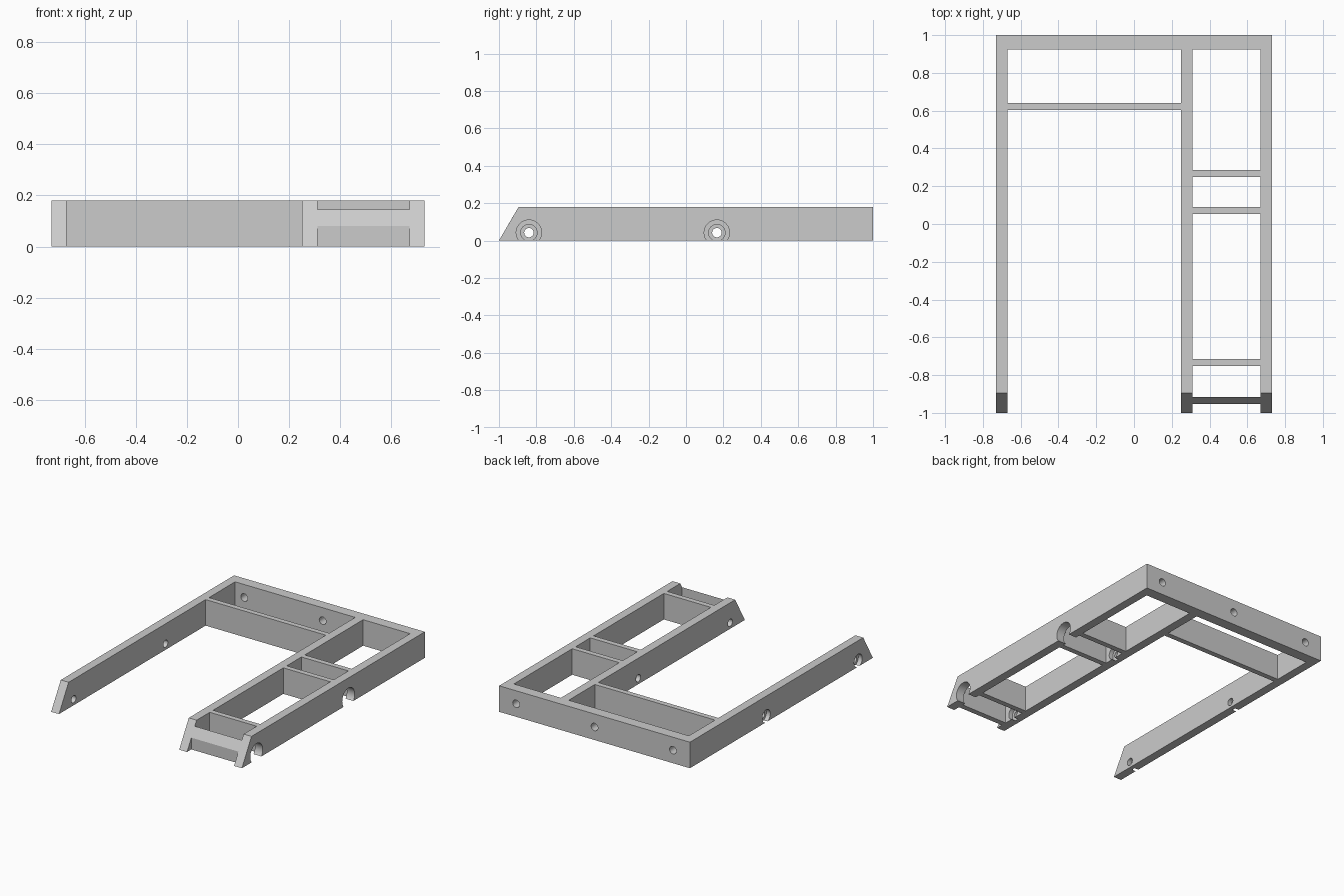
import bpy
import bmesh
from math import pi
from mathutils import Matrix, Vector

cube = bpy.data.objects.get("Cube")
if cube:
    bpy.data.objects.remove(cube, do_unlink=True)

HEIGHT = 0.18
BACK_INNER = 0.925
BOLT_Y = (-0.84, 0.165)
BOLT_Z = 0.042

grey = bpy.data.materials.new("plain grey")
grey.use_nodes = True
colour = (0.6, 0.6, 0.6, 1)
grey.diffuse_color = colour
grey.node_tree.nodes["Principled BSDF"].inputs["Base Color"].default_value = colour


def finish(name, bm):
    bmesh.ops.recalc_face_normals(bm, faces=bm.faces)
    mesh = bpy.data.meshes.new(name)
    bm.to_mesh(mesh)
    bm.free()
    mesh.materials.append(grey)
    obj = bpy.data.objects.new(name, mesh)
    bpy.context.collection.objects.link(obj)
    return obj


def side_profile(name, x0, x1, profile):
    """Extrude a (y, z) outline from x0 to x1."""
    bm = bmesh.new()
    face = bm.faces.new([bm.verts.new((x0, y, z)) for y, z in profile])
    moved = bmesh.ops.extrude_face_region(bm, geom=[face])["geom"]
    bmesh.ops.translate(bm, vec=(x1 - x0, 0, 0),
                        verts=[v for v in moved if isinstance(v, bmesh.types.BMVert)])
    return finish(name, bm)


def bar(name, x0, x1, y0, y1):
    return side_profile(name, x0, x1, [(y0, 0), (y1, 0), (y1, HEIGHT), (y0, HEIGHT)])


def drill(obj, axis, start, end, radius):
    """Cut a round hole between two points along x or y."""
    start, end = Vector(start), Vector(end)
    turn = Matrix.Rotation(pi / 2, 4, "Y" if axis == "x" else "X")
    bm = bmesh.new()
    bmesh.ops.create_cone(bm, cap_ends=True, segments=40, radius1=radius, radius2=radius,
                          depth=(end - start).length,
                          matrix=Matrix.Translation((start + end) / 2) @ turn)
    cutter = finish("hole_cutter", bm)
    cutter.hide_render = True
    mod = obj.modifiers.new("hole", "BOOLEAN")
    mod.operation = "DIFFERENCE"
    mod.solver = "EXACT"
    mod.object = cutter
    bpy.context.view_layer.objects.active = obj
    bpy.ops.object.modifier_apply(modifier=mod.name)
    bpy.data.objects.remove(cutter, do_unlink=True)


# Long rails with slanted front ends
slant = [(-1, 0), (BACK_INNER, 0), (BACK_INNER, HEIGHT), (-0.895, HEIGHT)]
right_rail = side_profile("right_rail", -0.73, -0.67, slant)
middle_rail = side_profile("middle_rail", 0.25, 0.31, slant)
left_rail = side_profile("left_rail", 0.67, 0.73, slant)

# Bolt holes, their counterbores, and the wide access openings
for y in BOLT_Y:
    for rail, x0, x1, radius in (
            (right_rail, -0.8, -0.6, 0.025), (right_rail, -0.8, -0.7, 0.044),
            (middle_rail, 0.2, 0.4, 0.025), (middle_rail, 0.28, 0.4, 0.044),
            (left_rail, 0.6, 0.8, 0.068)):
        drill(rail, "x", (x0, y, BOLT_Z), (x1, y, BOLT_Z), radius)

# Back rail with three through holes
back_rail = bar("back_rail", -0.73, 0.73, BACK_INNER, 1)
for x in (-0.6, 0, 0.6):
    drill(back_rail, "y", (x, 0.85, HEIGHT / 2), (x, 1.1, HEIGHT / 2), 0.026)

# Cross bars
bar("wide_cross_bar", -0.67, 0.25, 0.603, 0.64)
for i, y in enumerate((-0.752, 0.053, 0.25)):
    bar(f"short_cross_bar_{i + 1}", 0.31, 0.67, y, y + 0.037)

# Low front bar with a slanted top
side_profile("front_bar", 0.31, 0.67, [(-0.953, 0), (-0.915, 0), (-0.915, 0.146), (-0.953, 0.081)])

# Smooth the hole walls, keep all edges sharp
bpy.ops.object.select_all(action="DESELECT")
for obj in (right_rail, middle_rail, left_rail, back_rail):
    obj.select_set(True)
bpy.ops.object.shade_smooth_by_angle()
